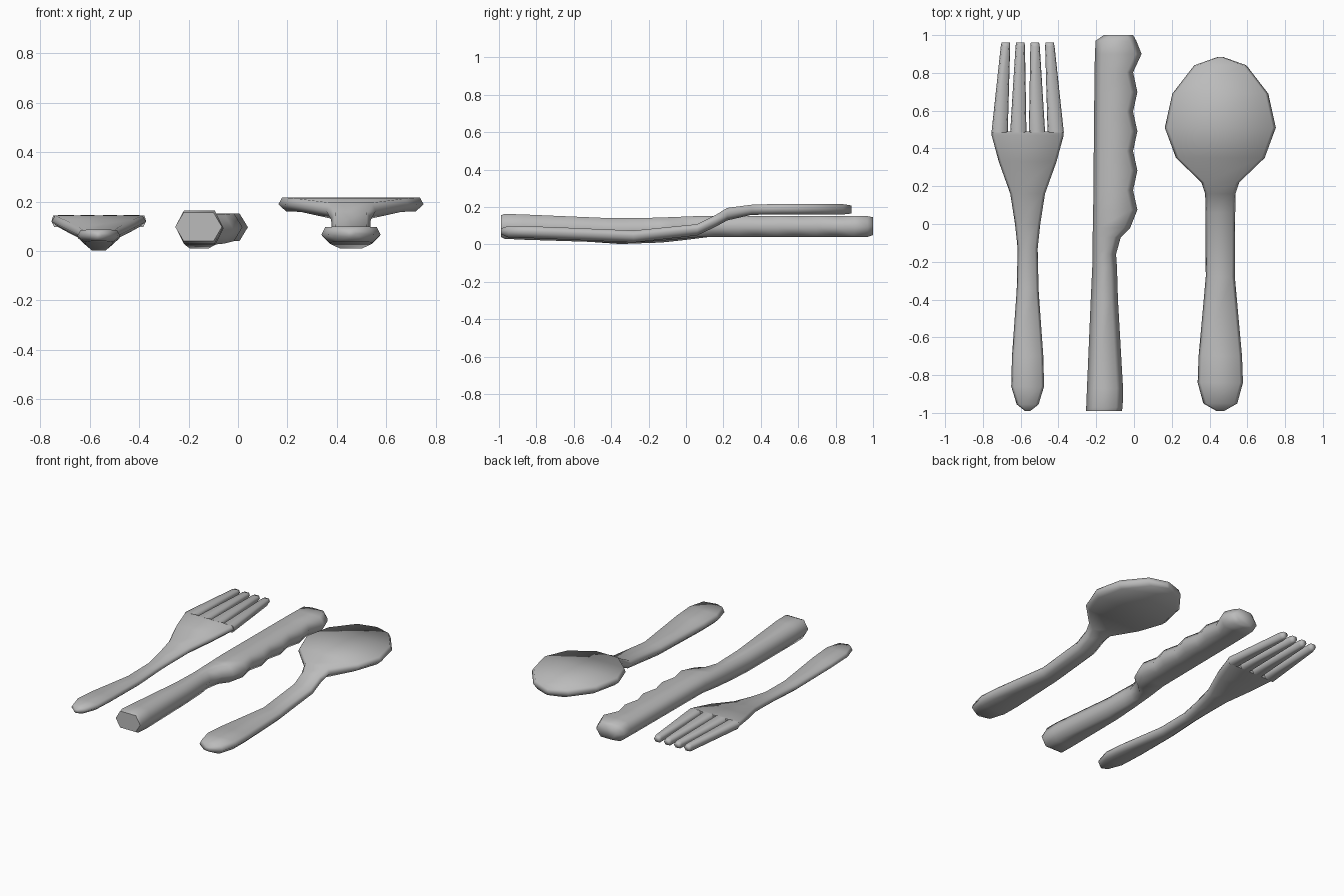
import bpy, bmesh

steel = bpy.data.materials.new("grey_steel")
steel.diffuse_color = (0.5, 0.5, 0.5, 1)


def loft(name, sections, top_in, bot_in, flat_start=False, flat_end=False):
    """Six-sided rings along y; each section is (y, x_left, x_right, z_low, z_high)."""
    bm = bmesh.new()
    rings = []
    for y, a, b, lo, hi in sections:
        w = b - a
        t, u = min(top_in, w * 0.3), min(bot_in, w * 0.3)
        mid = (lo + hi) / 2
        pts = [(a, mid), (a + t, hi), (b - t, hi), (b, mid), (b - u, lo), (a + u, lo)]
        rings.append([bm.verts.new((x, y, z)) for x, z in pts])
    for r, s in zip(rings, rings[1:]):
        for i in range(6):
            j = (i + 1) % 6
            bm.faces.new((r[i], r[j], s[j], s[i]))
    caps = [bm.faces.new(rings[0]), bm.faces.new(rings[-1])]
    bmesh.ops.recalc_face_normals(bm, faces=bm.faces[:])
    for f in bm.faces:
        f.smooth = True
    caps[0].smooth = not flat_start
    caps[1].smooth = not flat_end
    mesh = bpy.data.meshes.new(name)
    bm.to_mesh(mesh)
    bm.free()
    mesh.materials.append(steel)
    obj = bpy.data.objects.new(name, mesh)
    bpy.context.collection.objects.link(obj)
    return obj


def centred(cx, rows):
    """Turn (y, half_width, z_low, z_high) rows into loft sections."""
    return [(y, cx - w, cx + w, lo, hi) for y, w, lo, hi in rows]


# Spoon: handle, raised neck and flat bowl
loft("spoon", centred(0.457, [
    (-0.99, 0.02, 0.055, 0.085), (-0.95, 0.09, 0.037, 0.098),
    (-0.84, 0.12, 0.034, 0.097), (-0.70, 0.115, 0.028, 0.092),
    (-0.28, 0.077, 0.01, 0.074), (0.06, 0.079, 0.048, 0.108),
    (0.16, 0.08, 0.095, 0.158), (0.22, 0.10, 0.128, 0.195),
    (0.35, 0.235, 0.158, 0.212), (0.51, 0.294, 0.16, 0.217),
    (0.69, 0.254, 0.16, 0.217), (0.84, 0.138, 0.16, 0.215),
    (0.885, 0.012, 0.165, 0.208)]), 0.016, 0.032)

# Fork: handle and head
FX = -0.563
loft("fork_body", centred(FX, [
    (-0.99, 0.014, 0.05, 0.075), (-0.955, 0.058, 0.04, 0.086),
    (-0.86, 0.087, 0.036, 0.085), (-0.70, 0.083, 0.026, 0.076),
    (-0.35, 0.058, 0.002, 0.053), (-0.13, 0.053, 0.01, 0.06),
    (0.00, 0.067, 0.024, 0.074), (0.16, 0.092, 0.044, 0.095),
    (0.33, 0.153, 0.074, 0.126), (0.47, 0.191, 0.095, 0.143),
    (0.49, 0.190, 0.096, 0.144)]), 0.014, 0.03, flat_end=True)

# Fork: four tapering tines
for i in range(4):
    k = i - 1.5
    root, tip = FX + k * 0.099, FX + k * 0.0775
    end = root + (tip - root) * 0.96
    loft(f"fork_tine_{i + 1}", [
        (0.485, root - 0.043, root + 0.043, 0.096, 0.144),
        (0.94, end - 0.025, end + 0.025, 0.098, 0.145),
        (0.96, tip - 0.022, tip + 0.022, 0.106, 0.14)], 0.007, 0.012, flat_start=True)

# Knife: blunt handle, stepped shoulder, scalloped blade and rounded tip
knife = [
    (-0.99, -0.254, -0.065, 0.04, 0.155), (-0.97, -0.253, -0.06, 0.03, 0.163),
    (-0.87, -0.249, -0.058, 0.025, 0.16), (-0.40, -0.229, -0.085, 0.01, 0.14),
    (-0.23, -0.221, -0.09, 0.013, 0.141), (-0.16, -0.22, -0.095, 0.018, 0.143),
    (-0.07, -0.219, -0.07, 0.025, 0.146), (-0.02, -0.218, -0.02, 0.03, 0.148)]
for i in range(8):
    edge = 0.018 if i % 2 == 0 else -0.005
    knife.append((0.075 + i * 0.104, -0.216 - i * -0.001, edge, 0.04, 0.152))
knife += [(0.90, -0.207, 0.04, 0.04, 0.152), (0.97, -0.203, 0.012, 0.04, 0.151),
          (1.00, -0.16, -0.005, 0.05, 0.145)]
loft("knife", knife, 0.034, 0.034, flat_start=True)
